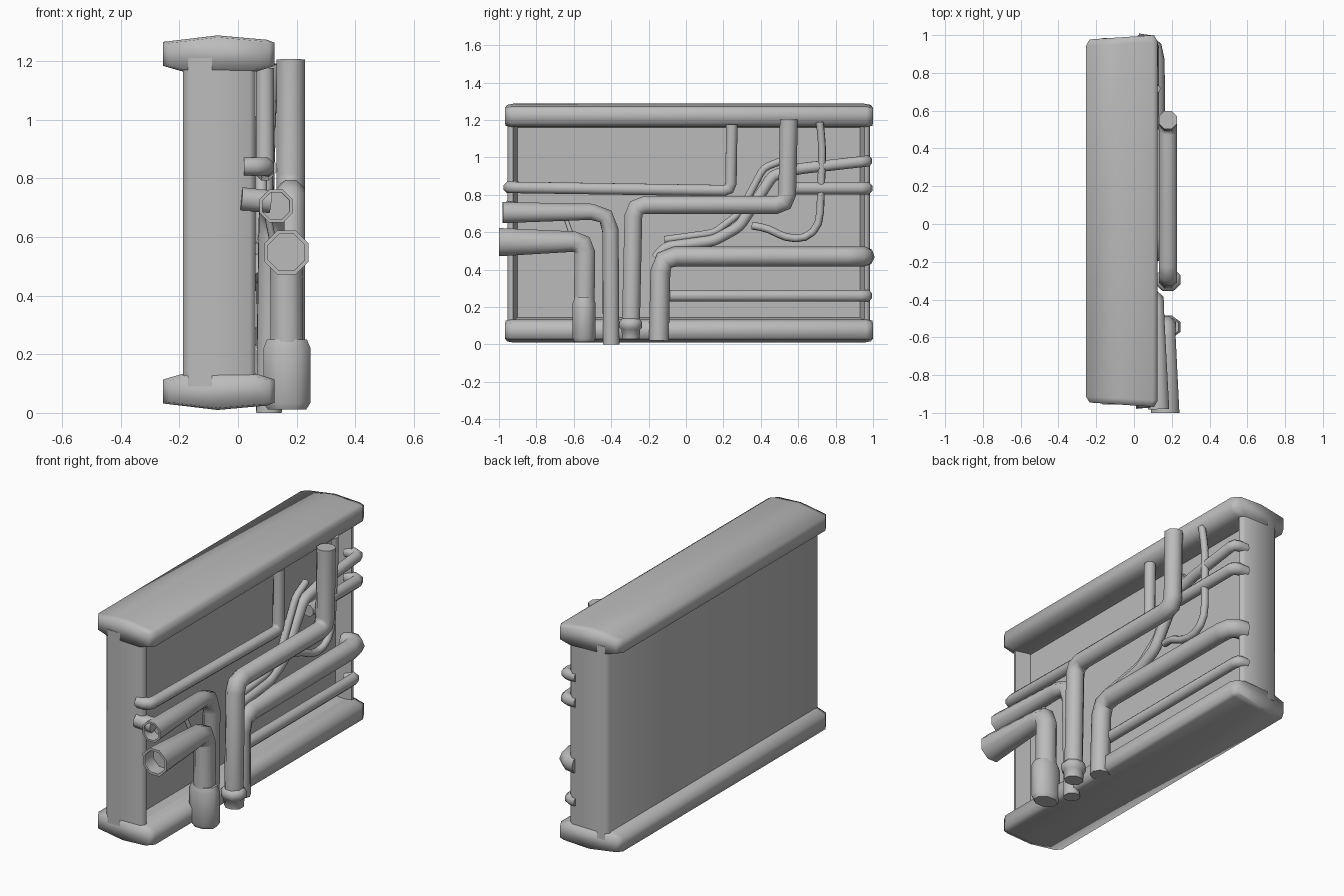
import bpy, bmesh, math
from mathutils import Vector

cube = bpy.data.objects.get("Cube")
if cube:
    bpy.data.objects.remove(cube, do_unlink=True)

GREY = (0.5, 0.5, 0.5, 1)
metal = bpy.data.materials.new("plain grey metal")
metal.use_nodes = True
metal.diffuse_color = GREY
metal.node_tree.nodes["Principled BSDF"].inputs["Base Color"].default_value = GREY


def finish(name, mesh, angle):
    """Link a mesh as a named, smooth-shaded object."""
    ob = bpy.data.objects.new(name, mesh)
    mesh.name = name
    mesh.materials.clear()
    mesh.materials.append(metal)
    bpy.context.collection.objects.link(ob)
    for other in bpy.context.selected_objects:
        other.select_set(False)
    ob.select_set(True)
    bpy.context.view_layer.objects.active = ob
    bpy.ops.object.shade_smooth_by_angle(angle=math.radians(angle))


def loft(name, rings, angle=55):
    """Skin a list of equal rings and cap both ends."""
    bm = bmesh.new()
    loops = [[bm.verts.new(p) for p in ring] for ring in rings]
    n = len(loops[0])
    for a, b in zip(loops, loops[1:]):
        for i in range(n):
            j = (i + 1) % n
            bm.faces.new((a[i], a[j], b[j], b[i]))
    bm.faces.new(loops[0])
    bm.faces.new(loops[-1])
    bmesh.ops.recalc_face_normals(bm, faces=bm.faces)
    mesh = bpy.data.meshes.new(name)
    bm.to_mesh(mesh)
    bm.free()
    finish(name, mesh, angle)


def rounded(points, size):
    """Replace each inner corner by a short arc."""
    pts = [Vector(p) for p in points]
    out = [pts[0]]
    for a, p, b in zip(pts, pts[1:], pts[2:]):
        s = p + (a - p).normalized() * min(size, (a - p).length * 0.45)
        e = p + (b - p).normalized() * min(size, (b - p).length * 0.45)
        out += [s, s * 0.25 + p * 0.5 + e * 0.25, e]
    return out + [pts[-1]]


def pipe(name, points, radius, bend=0.07, flare=1.0, hollow=False):
    """Eight-sided pipe; the first end may be flared and hollow."""
    path = rounded(points, bend)
    curve = bpy.data.curves.new(name, 'CURVE')
    curve.dimensions = '3D'
    curve.bevel_depth = radius
    curve.bevel_resolution = 2
    spline = curve.splines.new('POLY')
    spline.points.add(len(path) - 1)
    for point, co in zip(spline.points, path):
        point.co = (*co, 1)
        point.radius = 1
        point.tilt = math.pi / 8
    spline.points[0].radius = flare
    temp = bpy.data.objects.new(name + " path", curve)
    bpy.context.collection.objects.link(temp)
    bpy.context.view_layer.update()
    mesh = bpy.data.meshes.new_from_object(temp.evaluated_get(bpy.context.evaluated_depsgraph_get()))
    bpy.data.objects.remove(temp, do_unlink=True)

    bm = bmesh.new()
    bm.from_mesh(mesh)
    bmesh.ops.remove_doubles(bm, verts=bm.verts, dist=0.0005)
    bmesh.ops.holes_fill(bm, edges=[e for e in bm.edges if e.is_boundary], sides=0)
    bmesh.ops.recalc_face_normals(bm, faces=bm.faces)
    if hollow:
        mouth = min(bm.faces, key=lambda f: (f.calc_center_median() - path[0]).length)
        bmesh.ops.inset_region(bm, faces=[mouth], thickness=radius * 0.24)
        well = bmesh.ops.extrude_discrete_faces(bm, faces=[mouth])["faces"][0]
        inward = (path[1] - path[0]).normalized() * 0.08
        bmesh.ops.translate(bm, verts=well.verts, vec=inward)
    bm.to_mesh(mesh)
    bm.free()
    finish(name, mesh, 55)


# Frame: flanged beams at top and bottom
FLANGE = [(-0.255, 1.265), (-0.07, 1.287), (0.1, 1.272), (0.125, 1.262), (0.125, 1.183),
          (0.06, 1.163), (-0.185, 1.163), (-0.255, 1.183)]


def beam(name, profile):
    mid = sum(z for _, z in profile) / len(profile)

    def ring(y, skew, s):
        return [(x * s - 0.06 * (1 - s), y + skew * (0.125 - x), mid + (z - mid) * s)
                for x, z in profile]
    loft(name, [ring(-0.968, 0.06, 0.9), ring(-0.935, 0.06, 1), ring(0.965, -0.06, 1), ring(1.0, -0.06, 0.9)], 80)


beam("top_beam", FLANGE)
beam("bottom_beam", [(x, 1.297 - z) for x, z in FLANGE])


# Wall: a plate with chamfered edges and a shallow recess with sloping sides
def plate_ring(x, y0, y1, z0, z1):
    return [(x, y0, z0), (x, y1, z0), (x, y1, z1), (x, y0, z1)]


loft("recessed_wall", [
    plate_ring(-0.187, -0.935, 0.965, 0.09, 1.21),
    plate_ring(-0.165, -0.955, 0.985, 0.09, 1.21),
    plate_ring(0.04, -0.955, 0.985, 0.09, 1.21),
    plate_ring(0.06, -0.94, 0.97, 0.09, 1.21),
    plate_ring(0.06, -0.925, 0.955, 0.125, 1.175),
    plate_ring(-0.025, -0.9, 0.93, 0.145, 1.16)], 60)

# Large pipes
pipe("elbow_pipe_wide", [(0.165, -1, 0.547), (0.165, -0.54, 0.55), (0.167, -0.545, 0.15)],
     0.06, 0.06, 1.36, True)
pipe("elbow_pipe_medium", [(0.13, -0.98, 0.705), (0.115, -0.405, 0.71), (0.105, -0.4, 0.0)],
     0.047, 0.1, 1.3, True)
pipe("medium_pipe_bracket", [(0.01, -0.94, 0.73), (0.11, -0.93, 0.72)], 0.042)
pipe("stepped_pipe", [(0.18, -0.295, 0.09), (0.18, -0.28, 0.745), (0.18, 0.54, 0.745), (0.18, 0.55, 1.205)],
     0.052, 0.06)
pipe("lower_elbow_pipe", [(0.12, -0.145, 0.02), (0.115, -0.135, 0.47), (0.108, 0.945, 0.47), (0.02, 0.955, 0.47)],
     0.054, 0.08)

# Sleeves on the pipe feet
for name, x, y, wide, rings in (
        ("wide_pipe_sleeve", 0.167, -0.545, 1.32, ((0.012, 0.054), (0.035, 0.066), (0.22, 0.066), (0.25, 0.056))),
        ("stepped_pipe_collar", 0.18, -0.295, 1.08,
         ((0.03, 0.05), (0.08, 0.054), (0.09, 0.066), (0.12, 0.066), (0.14, 0.048)))):
    loft(name, [[(x + r * math.cos(math.tau * (i + 0.5) / 8) * wide,
                  y + r * math.sin(math.tau * (i + 0.5) / 8), z) for i in range(8)] for z, r in rings])

# Small pipes
pipe("upper_pipe", [(0.02, -0.945, 0.84), (0.092, -0.945, 0.84), (0.092, 0.24, 0.822), (0.092, 0.245, 1.175)],
     0.033, 0.04)
pipe("low_pipe", [(0.075, -0.12, 0.26), (0.075, 0.965, 0.26), (0.02, 0.965, 0.26)], 0.033, 0.03)
pipe("short_pipe", [(0.1, 0.5, 0.835), (0.1, 0.965, 0.835), (0.02, 0.965, 0.835)], 0.035, 0.03)

# Bent hoses
pipe("sloping_hose", [(0.08, -0.16, 0.46), (0.08, -0.11, 0.52), (0.09, 0.15, 0.555), (0.09, 0.285, 0.63),
                      (0.09, 0.465, 0.905), (0.09, 0.61, 0.94), (0.1, 0.965, 0.98), (0.02, 0.965, 0.98)], 0.032, 0.03)
pipe("slim_hose", [(0.07, -0.115, 0.56), (0.08, 0.15, 0.597), (0.08, 0.285, 0.7), (0.08, 0.415, 0.945), (0.07, 0.52, 0.985)],
     0.021, 0.03)
pipe("hooked_hose", [(0.12, 0.715, 1.19), (0.11, 0.73, 1.05), (0.1, 0.715, 0.64), (0.1, 0.64, 0.565),
                     (0.1, 0.53, 0.57), (0.1, 0.44, 0.62), (0.08, 0.355, 0.635)], 0.021, 0.07)
pipe("small_link", [(0.1, -0.645, 0.68), (0.12, -0.61, 0.58)], 0.012)
